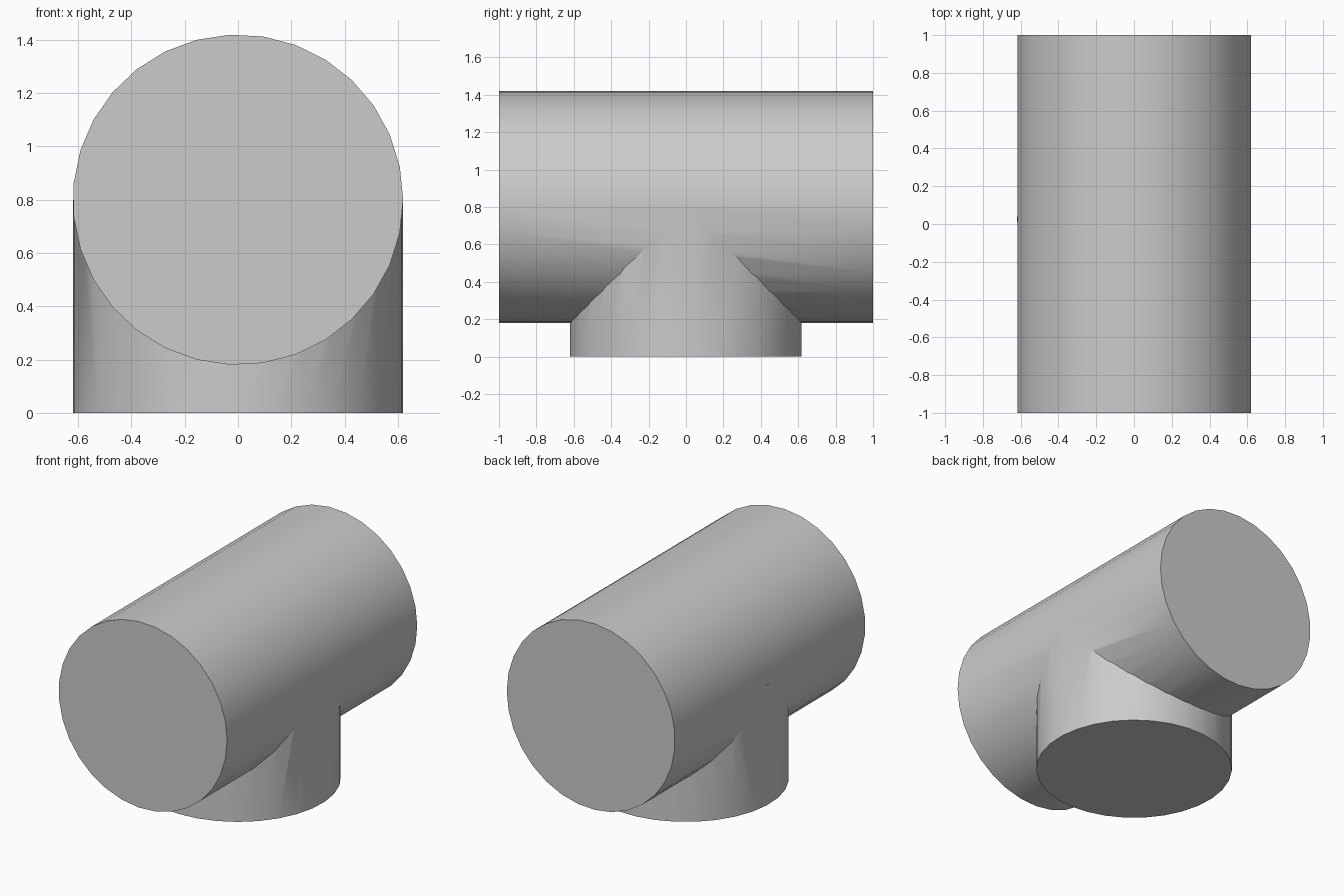
import bpy
import bmesh
from math import cos, sin, pi, radians
from mathutils import Vector

RADIUS, SIDES, AXIS_Z = 0.62, 31, 0.80

if "Cube" in bpy.data.objects:
    bpy.data.objects.remove(bpy.data.objects["Cube"], do_unlink=True)

grey = bpy.data.materials.new("plain_grey")
grey.use_nodes = True
colour = (0.6, 0.6, 0.6, 1.0)
grey.diffuse_color = colour
grey.node_tree.nodes["Principled BSDF"].inputs["Base Color"].default_value = colour


def rod(name, start, u, v, sweep):
    """Capped cylinder: a regular polygon in the u, v plane, extruded along sweep."""
    bm = bmesh.new()
    u, v, start = Vector(u), Vector(v), Vector(start)
    ring = []
    for i in range(SIDES):
        a = 2 * pi * i / SIDES
        ring.append(bm.verts.new(start + RADIUS * (u * cos(a) + v * sin(a))))
    cap = bm.faces.new(ring)
    top = bmesh.ops.extrude_face_region(bm, geom=[cap])["geom"]
    moved = [g for g in top if isinstance(g, bmesh.types.BMVert)]
    bmesh.ops.translate(bm, verts=moved, vec=Vector(sweep))
    # Make sure both end caps exist
    bmesh.ops.holes_fill(bm, edges=[e for e in bm.edges if e.is_boundary])
    bmesh.ops.recalc_face_normals(bm, faces=bm.faces)
    mesh = bpy.data.meshes.new(name)
    bm.to_mesh(mesh)
    bm.free()
    mesh.materials.append(grey)
    obj = bpy.data.objects.new(name, mesh)
    bpy.context.collection.objects.link(obj)
    return obj


# Long horizontal pipe and the short branch below it
pipe = rod("tee_pipe", (0, -1, AXIS_Z), (1, 0, 0), (0, 0, 1), (0, 2, 0))
branch = rod("branch_pipe", (0, 0, 0), (0, -1, 0), (1, 0, 0), (0, 0, AXIS_Z))

# Weld the branch into the pipe
union = pipe.modifiers.new("join_branch", "BOOLEAN")
union.operation = "UNION"
union.solver = "EXACT"
union.object = branch
bpy.ops.object.select_all(action="DESELECT")
bpy.context.view_layer.objects.active = pipe
pipe.select_set(True)
bpy.ops.object.modifier_apply(modifier=union.name)
bpy.data.objects.remove(branch, do_unlink=True)

# Smooth walls, crisp rims and seam
bpy.ops.object.shade_smooth_by_angle(angle=radians(30))
